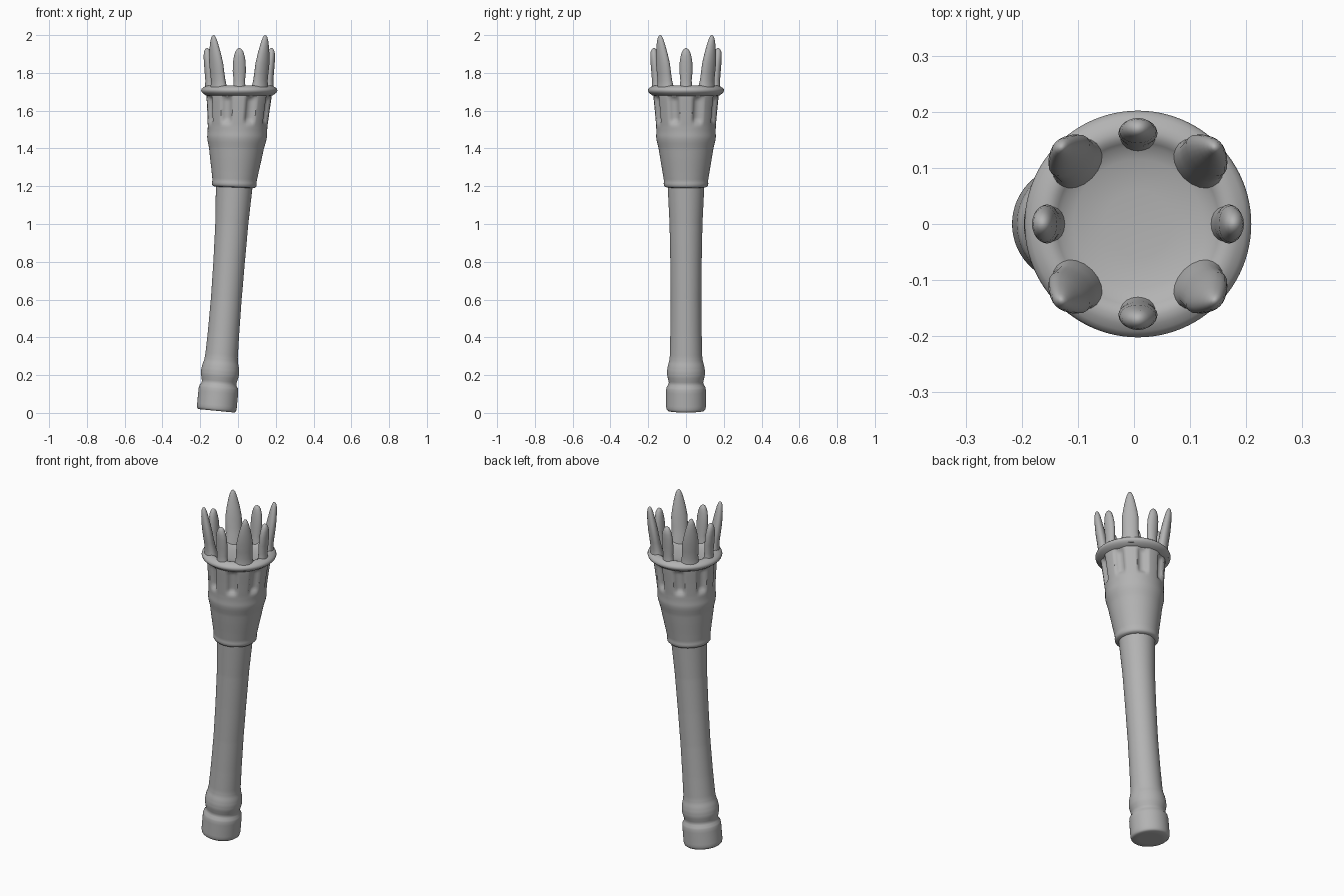
import bpy, bmesh, math
from mathutils import Vector

cube = bpy.data.objects.get("Cube")
if cube:
    bpy.data.objects.remove(cube, do_unlink=True)

clay = bpy.data.materials.new("clay_grey")
clay.use_nodes = True
clay.diffuse_color = (0.45, 0.45, 0.45, 1)
clay.node_tree.nodes["Principled BSDF"].inputs["Base Color"].default_value = (0.45, 0.45, 0.45, 1)

RIM_Z, RIM_X = 1.7, 0.007


def smooth(a, b, t):
    t = max(0, min(1, (t - a) / (b - a)))
    return t * t * (3 - 2 * t)


def skin(name, rings, angle):
    """Bridge equal rings of points into a capped, smooth shaded tube."""
    bm = bmesh.new()
    loops = [[bm.verts.new(p) for p in ring] for ring in rings]
    n = len(loops[0])
    for low, high in zip(loops, loops[1:]):
        for i in range(n):
            j = (i + 1) % n
            bm.faces.new((low[i], low[j], high[j], high[i]))
    bm.faces.new(reversed(loops[0]))
    bm.faces.new(loops[-1])
    bmesh.ops.recalc_face_normals(bm, faces=bm.faces)
    mesh = bpy.data.meshes.new(name)
    bm.to_mesh(mesh)
    bm.free()
    mesh.materials.append(clay)
    obj = bpy.data.objects.new(name, mesh)
    bpy.context.collection.objects.link(obj)
    bpy.ops.object.select_all(action="DESELECT")
    obj.select_set(True)
    bpy.context.view_layer.objects.active = obj
    bpy.ops.object.shade_smooth_by_angle(angle=math.radians(angle))
    return obj


def turned(name, profile, slots=False, sides=96):
    """Turn a (radius, height) profile around the gently bent axis."""
    rows = [profile[0]]
    for (r0, z0), (r1, z1) in zip(profile, profile[1:]):
        steps = max(1, math.ceil(abs(z1 - z0) / 0.012))
        rows += [(r0 + (r1 - r0) * k / steps, z0 + (z1 - z0) * k / steps)
                 for k in range(1, steps + 1)]
    rings = []
    for r, z in rows:
        u = max(0, RIM_Z - z)
        cx = RIM_X - 0.047 * u - 0.0146 * u * u
        tilt = (0.047 + 0.029 * u) * min(1, u / 0.8)
        ring = []
        for i in range(sides):
            a = math.tau * i / sides
            rr = r
            if slots:
                # rounded slots halfway between neighbouring prongs
                off = abs((a % (math.pi / 4)) - math.pi / 8) * r
                depth = smooth(1.52, 1.56, z) * (1 - smooth(1.655, 1.69, z))
                rr -= 0.02 * depth * (1 - smooth(0.012, 0.034, off))
            x = rr * math.cos(a)
            ring.append(Vector((cx + x, rr * math.sin(a), z - x * tilt)))
        rings.append(ring)
    return skin(name, rings, 50)


# Handle with a pommel and a rounded collar
turned("handle", [
    (0.06, 0.011), (0.095, 0.011), (0.102, 0.017), (0.105, 0.03), (0.105, 0.12),
    (0.102, 0.138), (0.093, 0.15), (0.091, 0.162), (0.095, 0.178), (0.1, 0.2),
    (0.1, 0.225), (0.096, 0.25), (0.089, 0.275), (0.086, 0.3), (0.083, 0.42),
    (0.081, 0.6), (0.083, 0.8), (0.087, 1.0), (0.093, 1.12), (0.098, 1.22)])

# Flared cup with finger slots
turned("cup", [
    (0.09, 1.193), (0.11, 1.196), (0.117, 1.204), (0.118, 1.215), (0.117, 1.23),
    (0.125, 1.28), (0.137, 1.35), (0.145, 1.40), (0.155, 1.44), (0.158, 1.46),
    (0.157, 1.49), (0.158, 1.52), (0.165, 1.60), (0.171, 1.66), (0.174, 1.70)],
    slots=True)

# Rounded rim with a shallow dish inside
turned("rim", [
    (0.16, 1.675), (0.178, 1.681), (0.19, 1.69), (0.199, 1.698), (0.202, 1.707),
    (0.199, 1.716), (0.191, 1.723), (0.18, 1.729), (0.166, 1.734), (0.152, 1.73),
    (0.138, 1.718), (0.115, 1.708), (0.06, 1.702), (0.01, 1.701)])


def prong(name, angle, rows, sides=20):
    """Rows give distance from the axis, height, half width, half depth."""
    out = Vector((math.cos(angle), math.sin(angle), 0))
    side = Vector((-out.y, out.x, 0))
    rings = []
    for dist, z, w, d in rows:
        centre = Vector((RIM_X, 0, z)) + out * dist
        rings.append([centre + side * w * math.cos(t) + out * d * math.sin(t)
                      for t in (math.tau * i / sides for i in range(sides))])
    return skin(name, rings, 80)


large = [(0.152, 1.69, 0.058, 0.04), (0.154, 1.73, 0.05, 0.034), (0.158, 1.76, 0.045, 0.03),
         (0.165, 1.80, 0.045, 0.028), (0.173, 1.85, 0.045, 0.027), (0.181, 1.90, 0.037, 0.024),
         (0.187, 1.94, 0.028, 0.02), (0.191, 1.97, 0.02, 0.016), (0.193, 1.988, 0.013, 0.011),
         (0.193, 1.997, 0.007, 0.006), (0.193, 2.0, 0.002, 0.002)]
small = [(0.156, 1.69, 0.04, 0.03), (0.157, 1.73, 0.032, 0.024), (0.158, 1.76, 0.03, 0.022),
         (0.162, 1.81, 0.035, 0.022), (0.166, 1.86, 0.033, 0.022), (0.169, 1.89, 0.028, 0.02),
         (0.17, 1.912, 0.021, 0.017), (0.17, 1.925, 0.013, 0.011), (0.17, 1.931, 0.004, 0.004)]

# Alternating short and tall prongs around the rim
spots = ["left", "back_left", "back", "back_right", "right", "front_right", "front", "front_left"]
for k, spot in enumerate(spots):
    tall = k % 2 == 1
    prong(spot + ("_tall_prong" if tall else "_short_prong"),
          k * math.pi / 4, large if tall else small)
